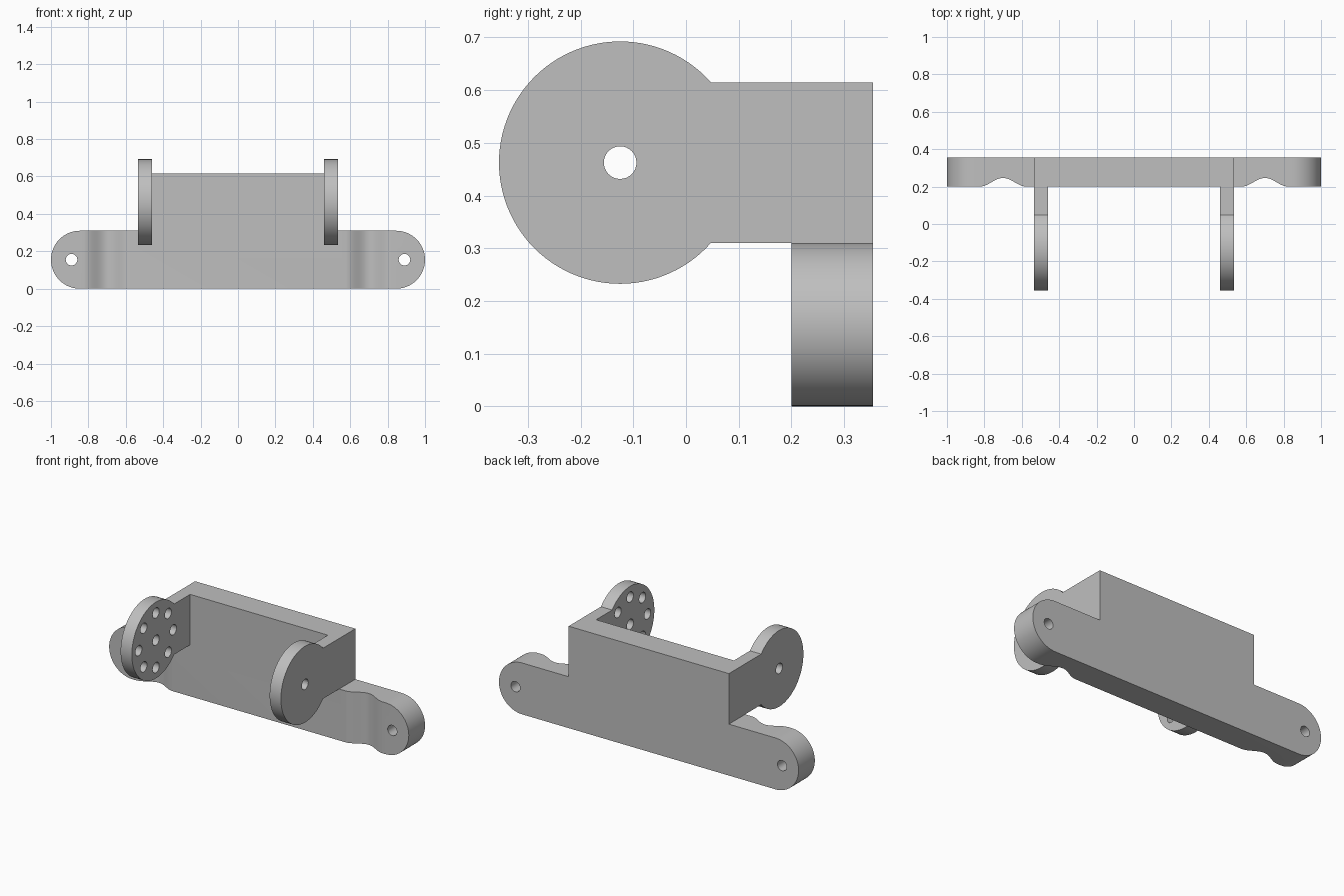
import bpy, bmesh, math

if "Cube" in bpy.data.objects:
    bpy.data.objects.remove(bpy.data.objects["Cube"], do_unlink=True)

grey = bpy.data.materials.new("plain grey")
grey.use_nodes = True
grey.diffuse_color = (0.52, 0.52, 0.52, 1)
grey.node_tree.nodes["Principled BSDF"].inputs["Base Color"].default_value = grey.diffuse_color

# Bracket dimensions
BACK, FRONT = 0.355, 0.2
BAR_R = 0.155
WALL_X, WALL_TOP = 0.535, 0.615
ARM_IN = 0.46
DISC_Y, DISC_Z, DISC_R = -0.125, 0.4625, 0.23
HOLE_R = 0.031
GROOVE_X, GROOVE_HALF, GROOVE_DEPTH = 0.70, 0.125, 0.046


def arc(cx, cy, r, start, end, steps):
    """Points on an arc, angles in degrees."""
    angles = [math.radians(start + (end - start) * i / steps) for i in range(steps + 1)]
    return [(cx + r * math.cos(a), cy + r * math.sin(a)) for a in angles]


def prism(name, outline, axis, lo, hi):
    """Extrude a flat outline along the given axis."""
    place = {"x": lambda u, v, w: (w, u, v),
             "y": lambda u, v, w: (u, w, v),
             "z": lambda u, v, w: (u, v, w)}[axis]
    bm = bmesh.new()
    a = [bm.verts.new(place(u, v, lo)) for u, v in outline]
    b = [bm.verts.new(place(u, v, hi)) for u, v in outline]
    bm.faces.new(a)
    bm.faces.new(b)
    for i in range(len(a)):
        j = (i + 1) % len(a)
        bm.faces.new((a[i], a[j], b[j], b[i]))
    bmesh.ops.recalc_face_normals(bm, faces=bm.faces)
    mesh = bpy.data.meshes.new(name)
    bm.to_mesh(mesh)
    bm.free()
    mesh.materials.append(grey)
    ob = bpy.data.objects.new(name, mesh)
    bpy.context.collection.objects.link(ob)
    return ob


def hole(u, v, axis, lo, hi):
    return prism("hole_cutter", arc(u, v, HOLE_R, 0, 360, 32)[:-1], axis, lo, hi)


def finish(ob, cutters):
    """Cut the holes, then smooth the round faces."""
    bpy.ops.object.select_all(action="DESELECT")
    ob.select_set(True)
    bpy.context.view_layer.objects.active = ob
    for cutter in cutters:
        cutter.hide_render = True
        mod = ob.modifiers.new("cut", "BOOLEAN")
        mod.operation = "DIFFERENCE"
        mod.solver = "EXACT"
        mod.object = cutter
        bpy.ops.object.modifier_apply(modifier=mod.name)
        bpy.data.objects.remove(cutter, do_unlink=True)
    bpy.ops.object.shade_smooth_by_angle(angle=math.radians(30))


# Mounting bar with round ends, rising into the back wall
end_x = 1 - BAR_R
right_end = arc(end_x, BAR_R, BAR_R, -90, 90, 40)
left_end = arc(-end_x, BAR_R, BAR_R, 90, 270, 40)
step = [(WALL_X, 2 * BAR_R), (WALL_X, WALL_TOP), (-WALL_X, WALL_TOP), (-WALL_X, 2 * BAR_R)]
body = prism("mounting_bar_and_wall", right_end + step + left_end, "y", FRONT, BACK)

# Mounting holes and wavy grooves across the front of the bar
cutters = []
for side in (-1, 1):
    cutters.append(hole(side * 0.89, BAR_R, "y", 0, 1))
    wave = []
    for i in range(1, 32):
        t = -1 + i / 16
        depth = GROOVE_DEPTH * (1 + math.cos(math.pi * t)) / 2
        wave.append((side * GROOVE_X + t * GROOVE_HALF, FRONT + depth))
    left, right = side * GROOVE_X - GROOVE_HALF, side * GROOVE_X + GROOVE_HALF
    wave = [(left, 0.1), (left, FRONT - 0.0005)] + wave + [(right, FRONT - 0.0005), (right, 0.1)]
    cutters.append(prism("groove_cutter", wave, "z", -0.1, 0.5))
finish(body, cutters)

# Side arms ending in discs, with a through pivot hole and blind holes inside
half = WALL_TOP - DISC_Z
meet = math.degrees(math.asin(half / DISC_R))
for side, label in ((-1, "right"), (1, "left")):
    outline = arc(DISC_Y, DISC_Z, DISC_R, meet, 360 - meet, 80)
    outline += [(FRONT, DISC_Z - half), (FRONT, DISC_Z + half)]
    arm = prism(label + "_arm_disc", outline, "x", *sorted((side * ARM_IN, side * WALL_X)))
    holes = [hole(DISC_Y, DISC_Z, "x", *sorted((side * 0.3, side * 0.7)))]
    for u, v in arc(DISC_Y, DISC_Z, 0.165, 0, 315, 7):
        holes.append(hole(u, v, "x", *sorted((side * 0.4, side * 0.51))))
    finish(arm, holes)
